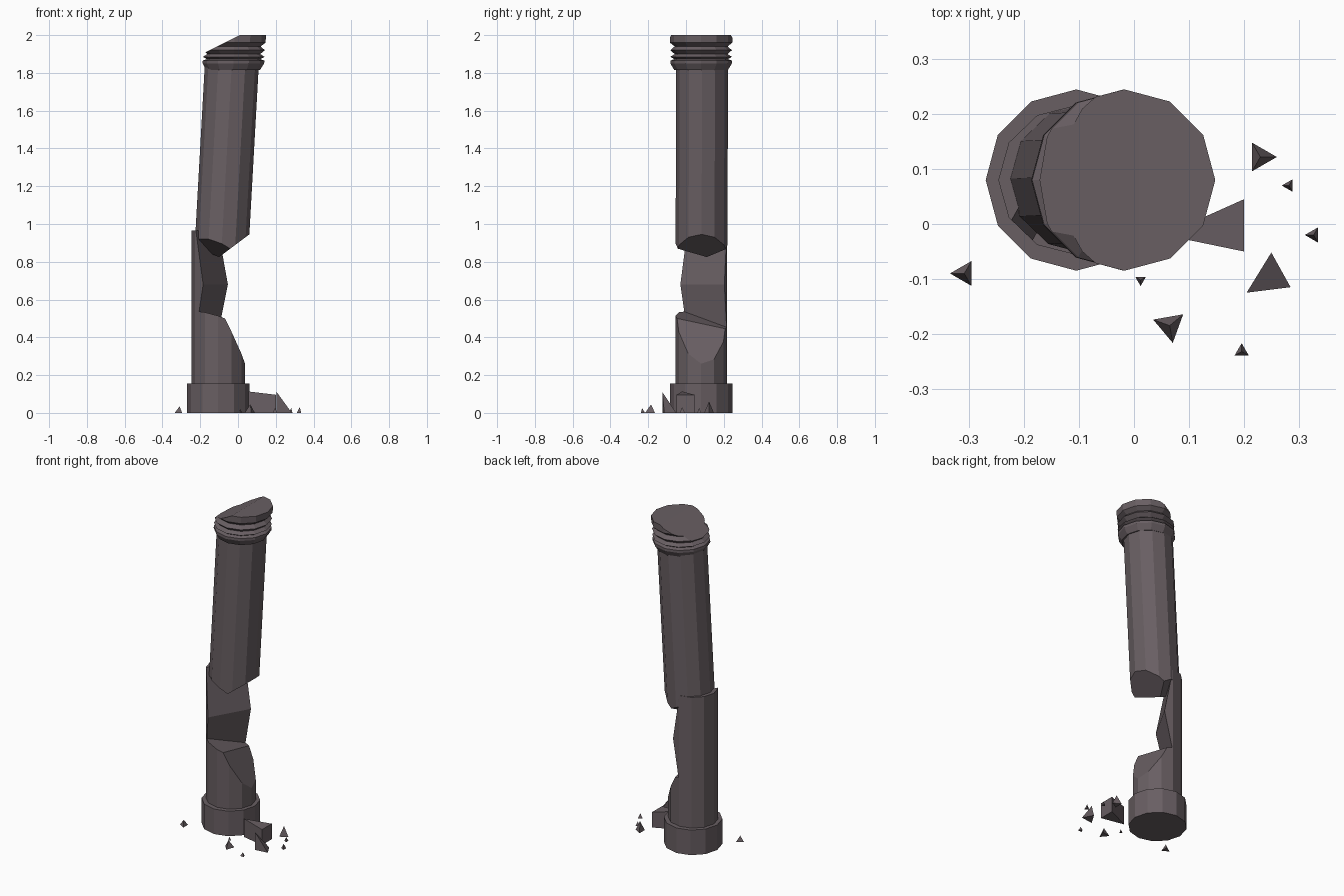
import bpy, bmesh
from math import sin, cos, radians
from mathutils import Vector

cube = bpy.data.objects.get("Cube")
if cube:
    bpy.data.objects.remove(cube, do_unlink=True)

stone = bpy.data.materials.new("dark_mauve_stone")
stone.use_nodes = True
colour = (0.14, 0.114, 0.124, 1)
stone.diffuse_color = colour
stone.node_tree.nodes["Principled BSDF"].inputs["Base Color"].default_value = colour

SIDES = 12


def finish(bm, name):
    """Turn a bmesh into a flat shaded stone object."""
    bmesh.ops.recalc_face_normals(bm, faces=bm.faces)
    mesh = bpy.data.meshes.new(name)
    bm.to_mesh(mesh)
    bm.free()
    mesh.materials.append(stone)
    obj = bpy.data.objects.new(name, mesh)
    bpy.context.collection.objects.link(obj)
    return obj


def turned(profile, bottom, top, squash=1.0):
    """Stack twelve-sided rings (radius, z) along the axis from bottom to top."""
    bm = bmesh.new()
    bottom, top = Vector(bottom), Vector(top)
    rings = []
    for radius, z in profile:
        c = bottom.lerp(top, (z - bottom.z) / (top.z - bottom.z))
        rings.append([bm.verts.new((c.x + radius * cos(radians(360 * i / SIDES)),
                                    c.y + radius * squash * sin(radians(360 * i / SIDES)), z))
                      for i in range(SIDES)])
    for low, high in zip(rings, rings[1:]):
        for i in range(SIDES):
            j = (i + 1) % SIDES
            bm.faces.new((low[i], low[j], high[j], high[i]))
    bm.faces.new(rings[0][::-1])
    bm.faces.new(rings[-1])
    return bm


def chop(bm, point, normal):
    """Break off everything in front of a plane and close the wound."""
    bmesh.ops.bisect_plane(bm, geom=bm.verts[:] + bm.edges[:] + bm.faces[:],
                           plane_co=point, plane_no=Vector(normal).normalized(),
                           clear_outer=True)
    rim = [e for e in bm.edges if e.is_boundary]
    if rim:
        bmesh.ops.holes_fill(bm, edges=rim, sides=0)


def hull(points, name):
    bm = bmesh.new()
    for p in points:
        bm.verts.new(p)
    bmesh.ops.convex_hull(bm, input=bm.verts[:])
    return finish(bm, name)


# Round plinth
foot, above = (-0.105, 0.08, 0), (-0.105, 0.08, 1)
finish(turned([(0.165, 0), (0.165, 0.155)], foot, above), "plinth")

# Broken stump on the plinth, sloping down to one side
stump = turned([(0.142, 0.14), (0.142, 0.7)], foot, above, 0.96)
chop(stump, (0.03, 0.1, 0.27), (0.9, 0.1, 0.45))
chop(stump, (-0.1, 0.0, 0.5), (0.3, 0.2, 0.93))
finish(stump, "lower_stump")

# Standing sliver of the lower shaft, hollowed by two breaks
sliver = turned([(0.142, 0.2), (0.142, 0.965)], foot, above, 0.96)
ridge = (-0.12, 0.085, 0.68)
chop(sliver, ridge, (0.87, -0.49, 0.18))
chop(sliver, ridge, (0.87, -0.49, -0.2))
finish(sliver, "shaft_sliver")

# Leaning upper shaft with a jagged underside
shaft = turned([(0.143, 0.78), (0.143, 1.84)], (-0.092, 0.082, 0.78), (-0.033, 0.085, 1.84), 0.96)
tip = (-0.1, 0.11, 0.825)
for normal in ((0.6, 0, -0.8), (-0.4, -0.4, -0.85), (-0.3, 0.5, -0.8)):
    chop(shaft, tip, normal)
finish(shaft, "upper_shaft")

# Ringed capital with a chipped corner
capital = turned([(0.142, 1.815), (0.163, 1.85), (0.163, 1.865), (0.142, 1.873),
                  (0.163, 1.885), (0.14, 1.9), (0.163, 1.92), (0.14, 1.94),
                  (0.165, 1.96), (0.165, 2.0)],
                 (-0.026, 0.08, 1.815), (-0.017, 0.08, 2.0))
chop(capital, (0.01, 0.08, 2.0), (-0.45, 0, 0.9))
finish(capital, "capital")

# Fallen block leaning against the plinth
block = [(0.055, -0.02), (0.2, 0.045), (0.2, -0.05)]
hull([(x, y, z) for x, y in block for z in (0, 0.12 - 0.12 * x)], "fallen_block")

# Large wedge shard
hull([(0.205, -0.125, 0), (0.285, -0.115, 0), (0.25, -0.052, 0), (0.205, -0.125, 0.11)], "large_shard")

# Small pyramid shards: x, y, radius, height, turn
shards = [(0.23, 0.122, 0.03, 0.06, 0), (0.282, 0.07, 0.013, 0.025, 60),
          (0.327, -0.02, 0.016, 0.03, 180), (0.065, -0.185, 0.032, 0.045, 40),
          (0.012, -0.102, 0.011, 0.02, 30), (0.196, -0.232, 0.015, 0.025, 90),
          (-0.309, -0.09, 0.026, 0.035, 180)]
for n, (x, y, r, h, turn) in enumerate(shards):
    base = [(x + r * cos(radians(turn + a)), y + r * sin(radians(turn + a)), 0) for a in (0, 120, 240)]
    hull(base + [(x, y, h)], f"small_shard_{n + 1}")
